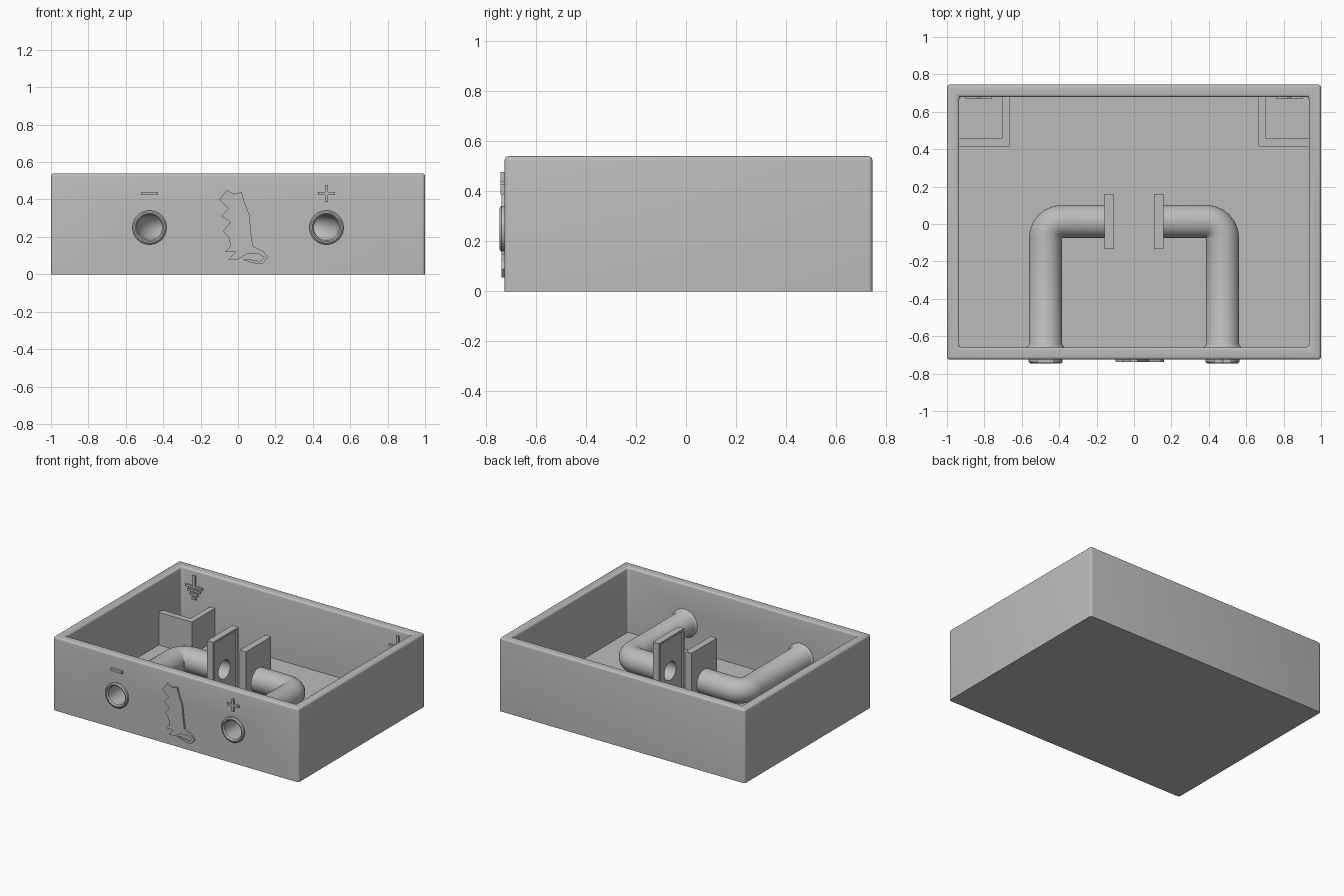
import bpy, bmesh, math
from mathutils import Vector, Matrix

old = bpy.data.objects.get("Cube")
if old:
    bpy.data.objects.remove(old, do_unlink=True)

grey = bpy.data.materials.new("plain grey")
grey.use_nodes = True
colour = (0.5, 0.5, 0.5, 1)
grey.diffuse_color = colour
grey.node_tree.nodes["Principled BSDF"].inputs["Base Color"].default_value = colour

BACK, FRONT, FLOOR, TOP = 0.745, -0.725, 0.06, 0.54
WALL = 0.065
PORT_X, PORT_Z, TUBE_R, BORE_R = 0.473, 0.25, 0.088, 0.068
PLATE_Y = 0.013


def finish(bm, name, smooth=False):
    bmesh.ops.recalc_face_normals(bm, faces=bm.faces)
    mesh = bpy.data.meshes.new(name)
    bm.to_mesh(mesh)
    bm.free()
    mesh.materials.append(grey)
    obj = bpy.data.objects.new(name, mesh)
    bpy.context.collection.objects.link(obj)
    if smooth:
        bpy.ops.object.select_all(action="DESELECT")
        obj.select_set(True)
        bpy.context.view_layer.objects.active = obj
        bpy.ops.object.shade_smooth_by_angle(angle=math.radians(35))
    return obj


def add_box(bm, low, high):
    low, high = Vector(low), Vector(high)
    size = high - low
    return bmesh.ops.create_cube(
        bm, size=1,
        matrix=Matrix.Translation((low + high) / 2) @ Matrix.Diagonal((*size, 1)))


def boxes(name, *spans):
    bm = bmesh.new()
    for low, high in spans:
        add_box(bm, low, high)
    return finish(bm, name)


def cutter(name, location, axis, radius, depth):
    bm = bmesh.new()
    turn = Vector((0, 0, 1)).rotation_difference(Vector(axis)).to_matrix().to_4x4()
    bmesh.ops.create_cone(bm, cap_ends=True, segments=48, radius1=radius, radius2=radius,
                          depth=depth, matrix=Matrix.Translation(location) @ turn)
    obj = finish(bm, name)
    obj.hide_render = True
    obj.hide_set(True)
    return obj


def cut(target, tool):
    mod = target.modifiers.new("hole", "BOOLEAN")
    mod.operation = "DIFFERENCE"
    mod.solver = "EXACT"
    mod.object = tool


def prism(name, outline, y0, y1):
    bm = bmesh.new()
    face = bm.faces.new([bm.verts.new((x, y0, z)) for x, z in outline])
    grown = bmesh.ops.extrude_face_region(bm, geom=[face])["geom"]
    bmesh.ops.translate(bm, vec=(0, y1 - y0, 0),
                        verts=[v for v in grown if isinstance(v, bmesh.types.BMVert)])
    return finish(bm, name)


def sweep(bm, stations, segments=40):
    """Join circles given as (centre, sideways direction, radius) into a closed loop of skin."""
    rings = []
    for centre, side, radius in stations:
        angles = [math.tau * i / segments for i in range(segments)]
        rings.append([bm.verts.new(centre + side * (radius * math.cos(a))
                                   + Vector((0, 0, radius * math.sin(a)))) for a in angles])
    for a, b in zip(rings, rings[1:] + rings[:1]):
        for i in range(segments):
            j = (i + 1) % segments
            bm.faces.new((a[i], a[j], b[j], b[i]))


# Open tray with rounded rim and corners
bm = bmesh.new()
add_box(bm, (-1, FRONT, 0), (1, BACK, TOP))
lid = max(bm.faces, key=lambda f: f.calc_center_median().z)
bmesh.ops.inset_region(bm, faces=[lid], thickness=WALL, use_even_offset=True)
inner = bmesh.ops.extrude_face_region(bm, geom=[lid])["geom"]
bmesh.ops.translate(bm, vec=(0, 0, FLOOR - TOP),
                    verts=[v for v in inner if isinstance(v, bmesh.types.BMVert)])
if lid.is_valid:
    bmesh.ops.delete(bm, geom=[lid], context="FACES_ONLY")
round_edges = []
for edge in bm.edges:
    a, b = (v.co for v in edge.verts)
    at_rim = a.z > TOP - 0.01 and b.z > TOP - 0.01
    diagonal = abs(a.x - b.x) > 0.01 and abs(a.y - b.y) > 0.01
    short_diagonal = diagonal or (a - b).length < 0.12
    if abs(a.z - b.z) > 0.1 or (at_rim and not short_diagonal):
        round_edges.append(edge)
bmesh.ops.bevel(bm, geom=round_edges, offset=0.016, segments=4, profile=0.5, affect="EDGES")
tray = finish(bm, "tray", smooth=True)

for sign, side in ((-1, "right"), (1, "left")):
    # Port through the front wall
    cut(tray, cutter(side + "_port_cutter", (sign * PORT_X, FRONT, PORT_Z),
                     (0, 1, 0), TUBE_R - 0.008, 0.3))

    # Hollow bent pipe: outside skin forward, bore skin back
    x = sign * PORT_X
    corner = Vector((sign * (PORT_X - TUBE_R), PLATE_Y - TUBE_R, PORT_Z))
    out = Vector((sign, 0, 0))
    along = Vector((0, 1, 0))

    def start(y, radius):
        return Vector((x, y, PORT_Z)), out, radius

    def path(radius):
        bend = []
        for i in range(7):
            t = math.pi / 2 * i / 6
            d = out * math.cos(t) + along * math.sin(t)
            bend.append((corner + d * (TUBE_R + 0.001), d, radius))
        return bend + [(Vector((sign * 0.125, PLATE_Y, PORT_Z)), along, radius)]

    wall_y = FRONT + WALL
    outside = [start(-0.745, 0.083), start(-0.738, 0.091), start(FRONT, 0.091),
               start(wall_y - 0.002, 0.106), start(wall_y + 0.006, 0.096),
               start(wall_y + 0.018, TUBE_R)] + path(TUBE_R)
    bore = [start(-0.745, 0.076), start(-0.735, BORE_R)] + path(BORE_R)
    bm = bmesh.new()
    sweep(bm, outside + bore[::-1])
    finish(bm, side + "_pipe", smooth=True)

    # Upright mounting plate with a shallow recess on its inner face
    bm = bmesh.new()
    xs = sorted((sign * 0.108, sign * 0.158))
    add_box(bm, (xs[0], PLATE_Y - 0.147, FLOOR), (xs[1], PLATE_Y + 0.147, 0.51))
    face = min(bm.faces, key=lambda f: abs(f.calc_center_median().x))
    bmesh.ops.inset_region(bm, faces=[face], thickness=0.022)
    bmesh.ops.inset_region(bm, faces=[face], thickness=0.0005, depth=-0.012)
    plate = finish(bm, side + "_plate")
    cut(plate, cutter(side + "_plate_cutter", (sign * 0.13, PLATE_Y, PORT_Z),
                      (1, 0, 0), BORE_R, 0.2))

    # Rear corner pocket
    xa, xb, xc = (sign * v for v in (0.665, 0.707, 0.937))
    boxes(side + "_corner_pocket",
          ((min(xa, xb), 0.415, FLOOR), (max(xa, xb), 0.682, 0.30)),
          ((min(xb, xc), 0.415, FLOOR), (max(xb, xc), 0.458, 0.30)))

    # Raised earth mark on the inside of the back wall
    cx = sign * 0.83
    bars = [((cx - 0.01, 0.668, 0.42), (cx + 0.01, 0.684, 0.50))]
    for i in range(4):
        half, z = 0.07 - 0.018 * i, 0.415 - 0.028 * i
        bars.append(((cx - half, 0.668, z - 0.008), (cx + half, 0.684, z + 0.008)))
    boxes(side + "_earth_mark", *bars)

    # Raised polarity mark on the front
    half, z = 0.045, 0.432
    if sign > 0:
        r = 0.008
        cross = [(r, half), (r, r), (half, r), (half, -r), (r, -r), (r, -half)]
        cross += [(-px, -pz) for px, pz in cross]
        prism("plus_mark", [(x + px, z + pz) for px, pz in cross], -0.742, FRONT + 0.002)
    else:
        boxes("minus_mark", ((x - half, -0.742, z - 0.009), (x + half, FRONT + 0.002, z + 0.009)))

# Raised sitting animal with curled tail on the front
animal = [(-.1, .4), (-.06, .45), (-.02, .43), (.02, .44), (.03, .4), (.06, .32),
          (.07, .22), (.08, .15), (.14, .12), (.16, .09), (.13, .055), (.08, .06),
          (.02, .08), (.06, .08), (.12, .07), (.14, .09), (.11, .11), (.05, .11),
          (0, .08), (-.05, .08), (-.01, .12), (-.07, .12), (-.04, .15), (-.05, .2),
          (-.08, .23), (-.04, .28), (-.09, .31), (-.05, .35)]
prism("animal_relief", animal, -0.738, FRONT + 0.002)
